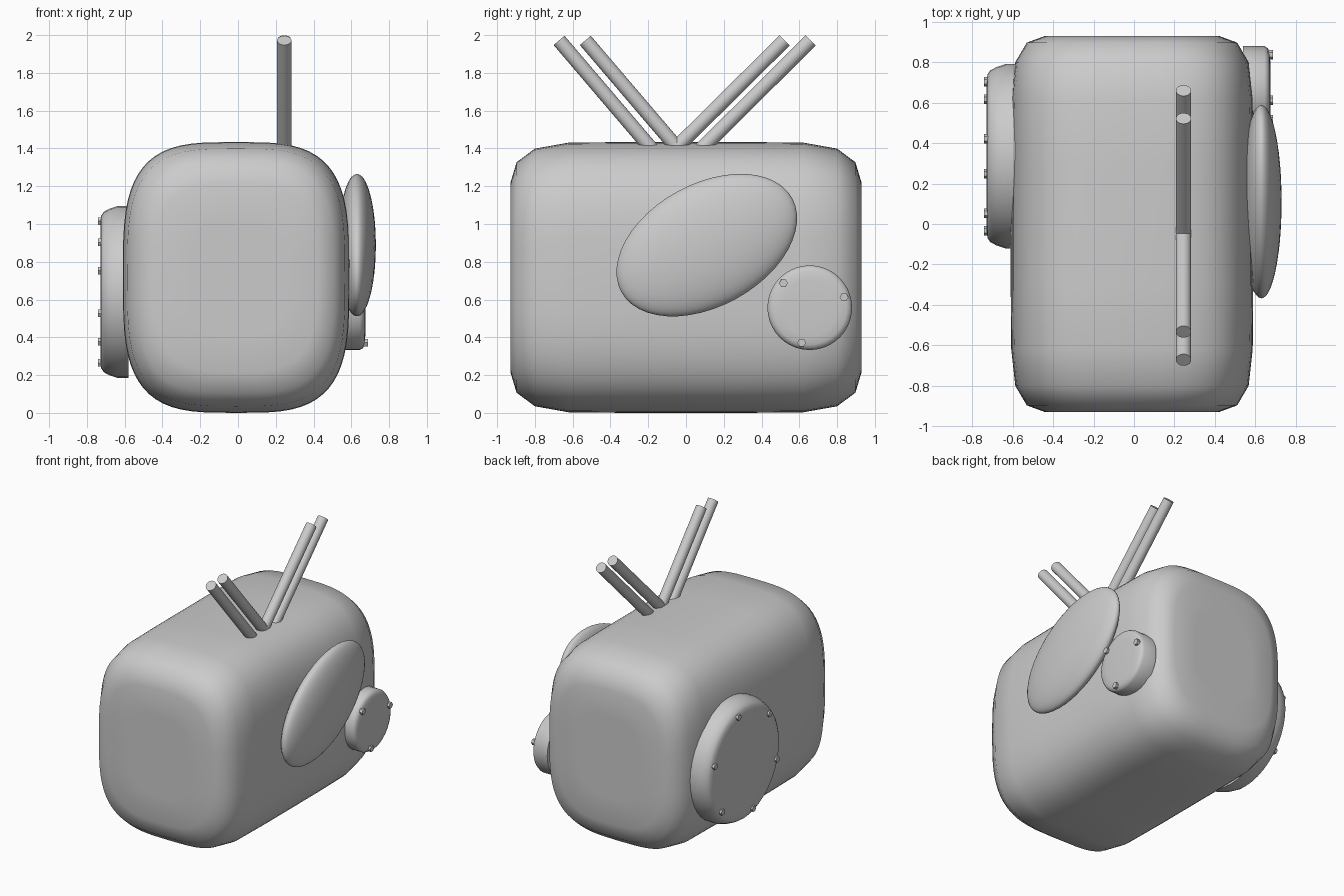
import bpy, bmesh, math
from mathutils import Vector

if "Cube" in bpy.data.objects:
    bpy.data.objects.remove(bpy.data.objects["Cube"])


def loft(name, rings, angle=40):
    """Skin a list of equal-length point rings, cap both ends, shade smooth."""
    bm = bmesh.new()
    loops = [[bm.verts.new(p) for p in ring] for ring in rings]
    n = len(loops[0])
    for a, b in zip(loops, loops[1:]):
        for i in range(n):
            j = (i + 1) % n
            bm.faces.new((a[i], a[j], b[j], b[i]))
    bm.faces.new(loops[0])
    bm.faces.new(loops[-1])
    bmesh.ops.recalc_face_normals(bm, faces=bm.faces)
    me = bpy.data.meshes.new(name)
    bm.to_mesh(me)
    bm.free()
    ob = bpy.data.objects.new(name, me)
    bpy.context.collection.objects.link(ob)
    smooth(ob, angle)
    return ob


def smooth(ob, angle=40):
    bpy.ops.object.select_all(action='DESELECT')
    ob.select_set(True)
    bpy.context.view_layer.objects.active = ob
    bpy.ops.object.shade_smooth_by_angle(angle=math.radians(angle))


def super_ring(y, hx, hz, n, steps=64):
    """Rounded-square cross-section of the body at depth y."""
    pts = []
    for i in range(steps):
        t = 2 * math.pi * i / steps
        c, s = math.cos(t), math.sin(t)
        pts.append((-0.01 + hx * math.copysign(abs(c) ** (2 / n), c), y,
                    0.717 + hz * math.copysign(abs(s) ** (2 / n), s)))
    return pts


def disc(name, y, z, profile, steps=40, angle=50):
    """Turned part around the x axis; profile is (x, radius) pairs."""
    rings = [[(x, y + r * math.cos(2 * math.pi * i / steps),
               z + r * math.sin(2 * math.pi * i / steps)) for i in range(steps)]
             for x, r in profile]
    return loft(name, rings, angle)


def bolts(name, y, z, x0, x1, radius, count):
    for i in range(count):
        a = math.radians(17) + 2 * math.pi * i / count
        disc(f"{name}_{i + 1}", y + radius * math.cos(a), z + radius * math.sin(a),
             [(x0, 0.023), (x1, 0.023)], 6, 30)


# Body: rounded box, lofted front to back
half = [(0.93, 0.25, 0.30, 3.2), (0.93, 0.43, 0.50, 3.2), (0.897, 0.52, 0.61, 3.3),
        (0.80, 0.577, 0.682, 3.4), (0.62, 0.597, 0.714, 3.45), (0.3, 0.6, 0.717, 3.45)]
loft("body", [super_ring(-y, *r) for y, *r in half] +
     [super_ring(y, *r) for y, *r in reversed(half)], 60)

# Large bolted cover on the left side
disc("left_cover", 0.335, 0.64, [(-0.58, 0.455), (-0.637, 0.455), (-0.68, 0.441),
     (-0.71, 0.425), (-0.724, 0.405), (-0.729, 0.37), (-0.729, 0.1)])
bolts("left_bolt", 0.335, 0.64, -0.71, -0.742, 0.385, 6)

# Small bolted cover on the right side
disc("right_cover", 0.655, 0.557, [(0.54, 0.224), (0.645, 0.224), (0.662, 0.214),
     (0.67, 0.195), (0.674, 0.15), (0.675, 0.05)])
bolts("right_bolt", 0.655, 0.557, 0.65, 0.688, 0.19, 3)

# Tilted oval pad on the right side
bpy.ops.mesh.primitive_uv_sphere_add(segments=48, ring_count=24, location=(0.63, 0.11, 0.888))
pad = bpy.context.object
pad.name = "oval_pad"
pad.scale = (0.1, 0.516, 0.324)
pad.rotation_euler = (math.radians(28.8), 0, 0)
smooth(pad)

# Two pairs of slanted rods on top
for i, (base, tip) in enumerate([(-0.21, -0.672), (-0.07, -0.533), (-0.025, 0.522), (0.115, 0.66)]):
    b, t = Vector((0.245, base, 1.43)), Vector((0.245, tip, 1.972))
    b -= (t - b).normalized() * 0.06
    bpy.ops.mesh.primitive_cylinder_add(vertices=24, radius=0.038, depth=(t - b).length,
                                        location=(b + t) / 2)
    rod = bpy.context.object
    rod.name = f"rod_{i + 1}"
    rod.rotation_euler = (t - b).to_track_quat('Z', 'Y').to_euler()
    smooth(rod)
